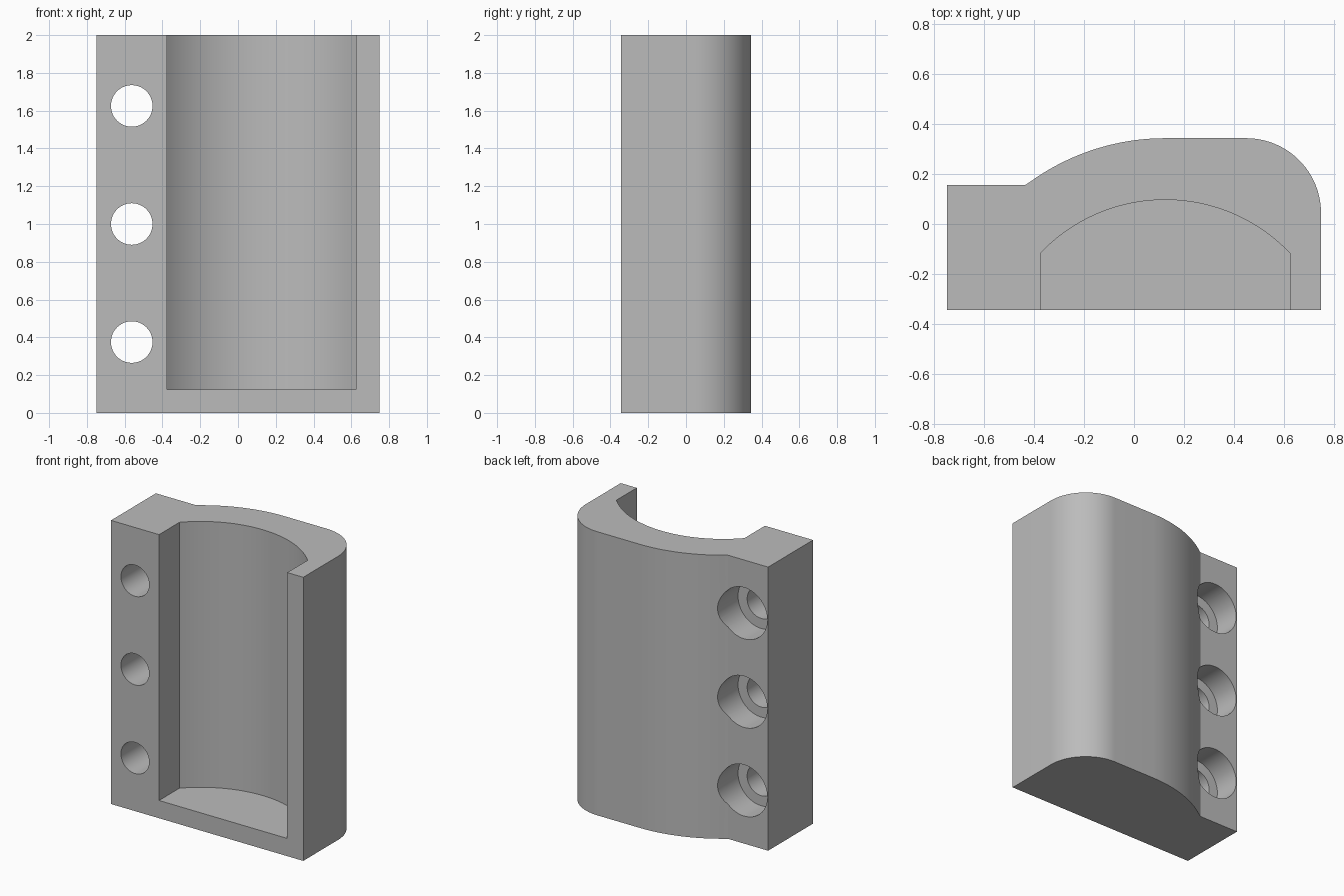
import bpy, bmesh
from math import sin, cos, asin, pi
from mathutils import Matrix

if "Cube" in bpy.data.objects:
    bpy.data.objects.remove(bpy.data.objects["Cube"], do_unlink=True)

grey = bpy.data.materials.new("plain grey")
grey.use_nodes = True
colour = (0.5, 0.5, 0.5, 1)
grey.diffuse_color = colour
grey.node_tree.nodes["Principled BSDF"].inputs["Base Color"].default_value = colour


def arc(cx, cy, r, start, end, steps):
    angles = [start + (end - start) * i / steps for i in range(steps + 1)]
    return [(cx + r * cos(a), cy + r * sin(a)) for a in angles]


def finish(name, bm):
    bmesh.ops.recalc_face_normals(bm, faces=bm.faces)
    mesh = bpy.data.meshes.new(name)
    bm.to_mesh(mesh)
    bm.free()
    mesh.materials.append(grey)
    obj = bpy.data.objects.new(name, mesh)
    bpy.context.collection.objects.link(obj)
    return obj


def prism(name, outline, z0, z1):
    bm = bmesh.new()
    face = bm.faces.new([bm.verts.new((x, y, z0)) for x, y in outline])
    top = bmesh.ops.extrude_face_region(bm, geom=[face])["geom"]
    verts = [v for v in top if isinstance(v, bmesh.types.BMVert)]
    bmesh.ops.translate(bm, verts=verts, vec=(0, 0, z1 - z0))
    return finish(name, bm)


def drill(name, r, x, z, y0, y1):
    bm = bmesh.new()
    place = Matrix.Translation((x, (y0 + y1) / 2, z)) @ Matrix.Rotation(pi / 2, 4, "X")
    bmesh.ops.create_cone(bm, cap_ends=True, segments=64, radius1=r, radius2=r,
                          depth=y1 - y0, matrix=place)
    return finish(name, bm)


# Outer body: flat flange, shallow curved back and rounded corner
front, back, flange_y = -0.344, 0.344, 0.156
sweep = 0.926
lean = asin(0.5625 / sweep)
outline = [(-0.75, front), (0.75, front)]
outline += arc(0.45, back - 0.3, 0.3, 0, pi / 2, 24)
outline += arc(0.125, back - sweep, sweep, pi / 2, pi / 2 + lean, 24)
outline[-1] = (-0.4375, flange_y)
outline.append((-0.75, flange_y))
body = prism("bracket_body", outline, 0, 2)

# Pocket open to the front and top, with a curved back wall
bore = 0.691
half = asin(0.5 / bore)
pocket = [(-0.375, front - 0.2), (0.625, front - 0.2)]
pocket += arc(0.125, 0.097 - bore, bore, pi / 2 - half, pi / 2 + half, 40)
cutters = [prism("pocket_cutter", pocket, 0.125, 2.2)]

# Three counterbored screw holes through the flange
for z in (0.375, 1, 1.625):
    cutters.append(drill("hole_cutter", 0.11, -0.5625, z, -0.6, 0.6))
    cutters.append(drill("counterbore_cutter", 0.181, -0.5625, z, -0.035, 0.6))

bpy.ops.object.select_all(action="DESELECT")
bpy.context.view_layer.objects.active = body
body.select_set(True)
for cutter in cutters:
    cut = body.modifiers.new("cut", "BOOLEAN")
    cut.operation = "DIFFERENCE"
    cut.solver = "EXACT"
    cut.object = cutter
    bpy.ops.object.modifier_apply(modifier=cut.name)
    bpy.data.objects.remove(cutter, do_unlink=True)

bpy.ops.object.shade_smooth_by_angle(angle=pi / 7)
